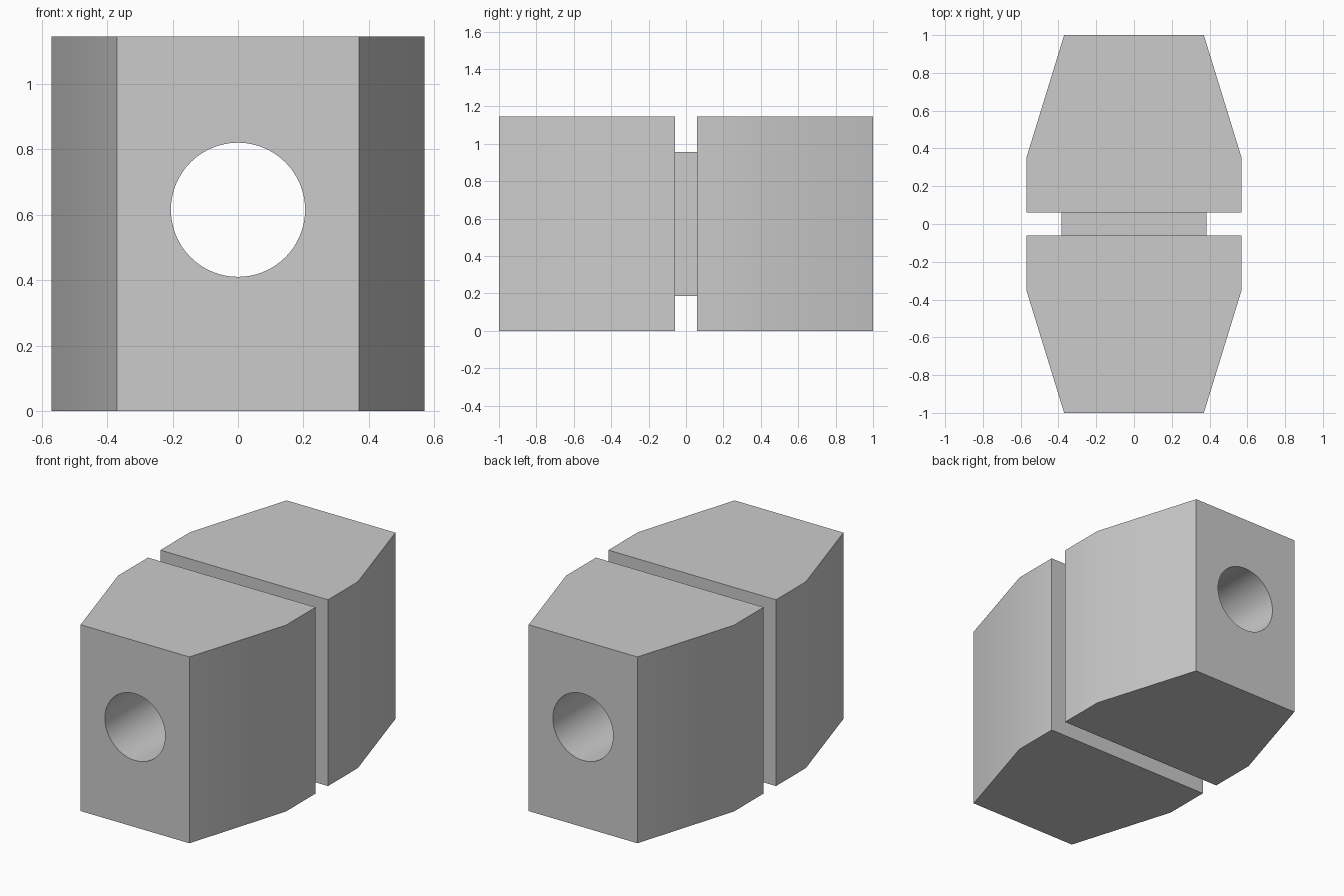
import bpy
import bmesh
import math

HEIGHT = 1.145
HALF_WIDTH = 0.57
END_HALF_WIDTH = 0.37
SHOULDER_Y = 0.35
SLOT_Y = 0.06
NECK_HALF = 0.385
BORE_RADIUS = 0.205
BORE_Z = 0.615

cube = bpy.data.objects.get("Cube")
if cube:
    bpy.data.objects.remove(cube, do_unlink=True)

grey = bpy.data.materials.new("plain_grey")
grey.use_nodes = True
colour = (0.6, 0.6, 0.6, 1)
grey.diffuse_color = colour
grey.node_tree.nodes["Principled BSDF"].inputs["Base Color"].default_value = colour


def prism(name, outline, bottom, top):
    """Extrude a plan outline upwards into a closed solid."""
    bm = bmesh.new()
    face = bm.faces.new([bm.verts.new((x, y, bottom)) for x, y in outline])
    walls = bmesh.ops.extrude_face_region(bm, geom=[face])["geom"]
    raised = [v for v in walls if isinstance(v, bmesh.types.BMVert)]
    bmesh.ops.translate(bm, verts=raised, vec=(0, 0, top - bottom))
    bmesh.ops.recalc_face_normals(bm, faces=bm.faces)
    mesh = bpy.data.meshes.new(name)
    bm.to_mesh(mesh)
    bm.free()
    mesh.materials.append(grey)
    obj = bpy.data.objects.new(name, mesh)
    bpy.context.collection.objects.link(obj)
    return obj


def combine(target, other, operation):
    """Apply a boolean and discard the second solid."""
    bpy.ops.object.select_all(action="DESELECT")
    bpy.context.view_layer.objects.active = target
    target.select_set(True)
    mod = target.modifiers.new("combine", "BOOLEAN")
    mod.operation = operation
    mod.solver = "EXACT"
    mod.object = other
    bpy.ops.object.modifier_apply(modifier=mod.name)
    bpy.data.objects.remove(other, do_unlink=True)


# Tapered blocks at the front and back
half = [(HALF_WIDTH, SLOT_Y), (HALF_WIDTH, SHOULDER_Y), (END_HALF_WIDTH, 1)]
outline = half + [(-x, y) for x, y in reversed(half)]
front_block = prism("front_block", [(x, -y) for x, y in outline], 0, HEIGHT)
back_block = prism("back_block", outline, 0, HEIGHT)

# Square neck at the bottom of the slot, set into both blocks
reach = SLOT_Y + 0.1
neck_outline = [(-NECK_HALF, -reach), (NECK_HALF, -reach),
                (NECK_HALF, reach), (-NECK_HALF, reach)]
neck = prism("neck", neck_outline, HEIGHT / 2 - NECK_HALF, HEIGHT / 2 + NECK_HALF)

# Single solid with a round bore along its length
body = front_block
body.name = "slotted_body"
combine(body, neck, "UNION")
combine(body, back_block, "UNION")
bpy.ops.mesh.primitive_cylinder_add(vertices=64, radius=BORE_RADIUS, depth=3,
                                    location=(0, 0, BORE_Z),
                                    rotation=(math.pi / 2, 0, 0))
bore = bpy.context.object
bore.name = "bore_cutter"
bore.hide_render = True
bore.data.materials.append(grey)
combine(body, bore, "DIFFERENCE")

bpy.ops.object.shade_smooth_by_angle(angle=math.radians(30))
